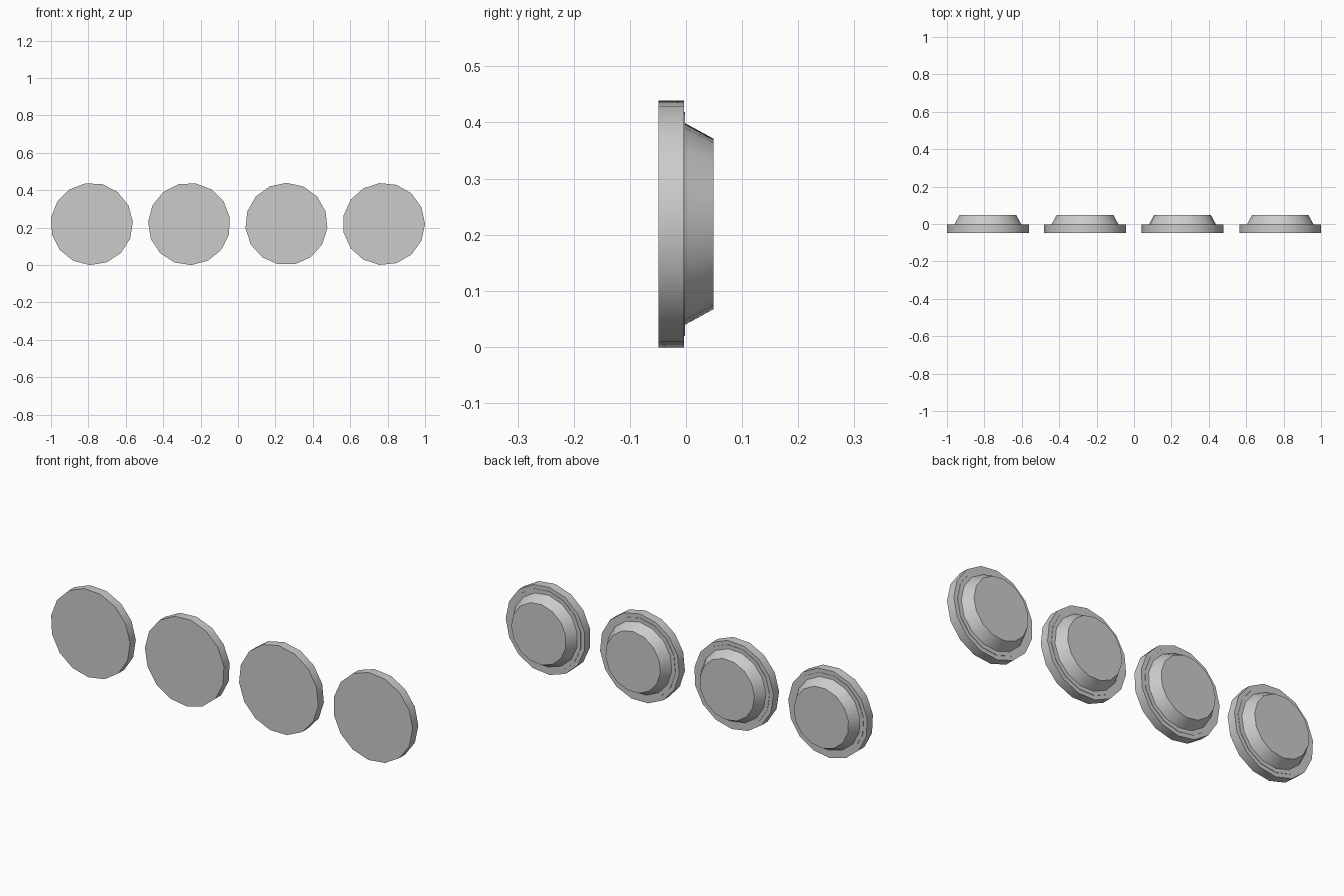
import bpy, bmesh, math

if "Cube" in bpy.data.objects:
    bpy.data.objects.remove(bpy.data.objects["Cube"])

SIDES = 15
# Profile of one round foot: (radius, y) from front face to back face
PROFILE = [(0.220, -0.049), (0.220, -0.004), (0.200, -0.004), (0.200, -0.002),
           (0.180, -0.002), (0.152, 0.049)]
CENTRE_Z = 0.219


def stepped_disc(name, x, turn):
    bm = bmesh.new()
    rings = []
    for r, y in PROFILE:
        ring = []
        for i in range(SIDES):
            a = turn + 2 * math.pi * i / SIDES
            ring.append(bm.verts.new((r * math.cos(a), y, r * math.sin(a))))
        rings.append(ring)
    # Walls between rings
    for a, b in zip(rings, rings[1:]):
        for i in range(SIDES):
            j = (i + 1) % SIDES
            bm.faces.new((a[i], a[j], b[j], b[i]))
    # Flat front and back caps
    bm.faces.new(rings[0])
    bm.faces.new(rings[-1])
    bmesh.ops.recalc_face_normals(bm, faces=bm.faces)
    mesh = bpy.data.meshes.new(name)
    bm.to_mesh(mesh)
    bm.free()
    obj = bpy.data.objects.new(name, mesh)
    obj.location = (x, 0, CENTRE_Z)
    bpy.context.collection.objects.link(obj)
    bpy.ops.object.select_all(action='DESELECT')
    obj.select_set(True)
    bpy.context.view_layer.objects.active = obj
    bpy.ops.object.shade_smooth_by_angle(angle=math.radians(28))


# Row of four discs, each turned a little differently
for n, (x, turn) in enumerate([(-0.782, 3), (-0.261, 9), (0.259, 18), (0.780, 0)]):
    stepped_disc(f"round_disc_{n + 1}", x, math.radians(turn))
